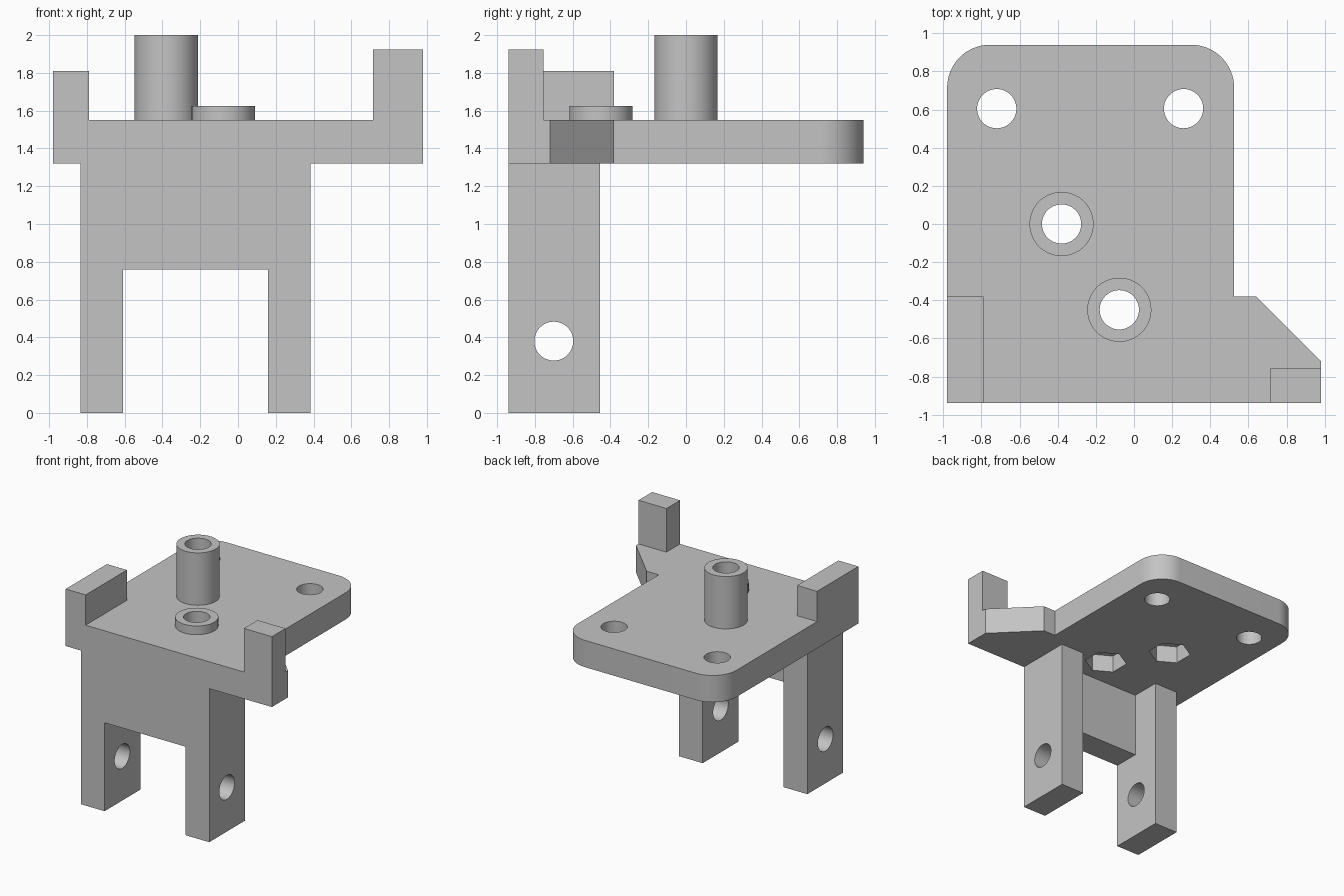
import bpy
import bmesh
import math
from mathutils import Matrix

default_cube = bpy.data.objects.get("Cube")
if default_cube:
    bpy.data.objects.remove(default_cube, do_unlink=True)

# One plain grey plastic
GREY = (0.55, 0.55, 0.55, 1.0)
grey = bpy.data.materials.new("plain_grey")
grey.use_nodes = True
grey.diffuse_color = GREY
grey.node_tree.nodes["Principled BSDF"].inputs["Base Color"].default_value = GREY

# Main levels and shared sizes
FRONT, BACK = -0.94, 0.94
PLATE_LOW, PLATE_TOP = 1.32, 1.55
HOLE_R, BOSS_R = 0.103, 0.168


def add_object(name, bm):
    bmesh.ops.recalc_face_normals(bm, faces=bm.faces)
    mesh = bpy.data.meshes.new(name)
    bm.to_mesh(mesh)
    bm.free()
    mesh.materials.append(grey)
    obj = bpy.data.objects.new(name, mesh)
    bpy.context.collection.objects.link(obj)
    return obj


def prism(name, outline, low, high):
    """Extrude an outline in the ground plane from low to high."""
    bm = bmesh.new()
    base = bm.faces.new([bm.verts.new((x, y, low)) for x, y in outline])
    top = bmesh.ops.extrude_face_region(bm, geom=[base])["geom"]
    verts = [g for g in top if isinstance(g, bmesh.types.BMVert)]
    bmesh.ops.translate(bm, verts=verts, vec=(0, 0, high - low))
    return add_object(name, bm)


def block(name, x0, x1, y0, y1, z0, z1):
    return prism(name, [(x0, y0), (x1, y0), (x1, y1), (x0, y1)], z0, z1)


def arc(cx, cy, radius, start, sweep, steps):
    return [(cx + radius * math.cos(start + sweep * i / steps),
             cy + radius * math.sin(start + sweep * i / steps))
            for i in range(steps + 1)]


def ring(cx, cy, radius, sides, start=0.0):
    return arc(cx, cy, radius, start, math.tau, sides)[:-1]


def cut(obj, cutters):
    """Subtract every cutter from the part, then apply."""
    bpy.context.view_layer.objects.active = obj
    for cutter in cutters:
        mod = obj.modifiers.new("cut", 'BOOLEAN')
        mod.operation = 'DIFFERENCE'
        mod.solver = 'EXACT'
        mod.object = cutter
        bpy.ops.object.modifier_apply(modifier=mod.name)


# Top plate: rounded back corners and a chamfered ear at the front
R = 0.225
LEFT, RIGHT, EAR = -0.98, 0.525, 0.98
quarter = math.pi / 2
outline = [(LEFT, FRONT), (EAR, FRONT), (EAR, -0.72), (0.64, -0.38), (RIGHT, -0.38)]
outline += arc(RIGHT - R, BACK - R, R, 0, quarter, 16)
outline += arc(LEFT + R, BACK - R, R, quarter, quarter, 16)
plate = prism("top_plate", outline, PLATE_LOW, PLATE_TOP)

# Upright stops on the front corners
block("low_stop", LEFT, -0.79, FRONT, -0.38, PLATE_TOP, 1.81)
block("tall_stop", 0.715, EAR, FRONT, -0.755, PLATE_TOP, 1.925)

# Two legs joined by a thin web
legs = [block("right_leg", -0.835, -0.61, FRONT, -0.455, 0, PLATE_LOW),
        block("left_leg", 0.16, 0.385, FRONT, -0.455, 0, PLATE_LOW)]
block("front_web", -0.61, 0.16, FRONT, -0.71, 0.76, PLATE_LOW)

# Cross hole through both legs
axle = prism("axle_cutter", ring(0, 0, HOLE_R, 48), -1.5, 1.5)
axle.data.transform(Matrix.Translation((0, -0.70, 0.38)) @ Matrix.Rotation(quarter, 4, 'Y'))
for leg in legs:
    cut(leg, [axle])
cutters = [axle]

# Bosses, each with a bore and a hexagonal nut pocket underneath
for name, x, y, top in [("tall_boss", -0.38, 0, 2.0), ("short_boss", -0.077, -0.45, 1.625)]:
    boss = prism(name, ring(x, y, BOSS_R, 64), PLATE_TOP, top)
    bore = prism("bore_cutter", ring(x, y, HOLE_R, 48), 1, 2.3)
    pocket = prism("pocket_cutter", ring(x, y, 0.17, 6, math.pi / 6), 1.2, PLATE_LOW + 0.15)
    cut(boss, [bore])
    cut(plate, [bore, pocket])
    cutters += [bore, pocket]

# Mounting holes near the back corners
for x in (-0.72, 0.26):
    drill = prism("drill_cutter", ring(x, 0.605, HOLE_R, 48), 1, 2)
    cut(plate, [drill])
    cutters.append(drill)

for cutter in cutters:
    bpy.data.objects.remove(cutter, do_unlink=True)

# Smooth round walls, crisp edges
for obj in bpy.context.collection.objects:
    if obj.type == 'MESH':
        obj.data.shade_smooth()
        obj.data.set_sharp_from_angle(angle=math.radians(30))
